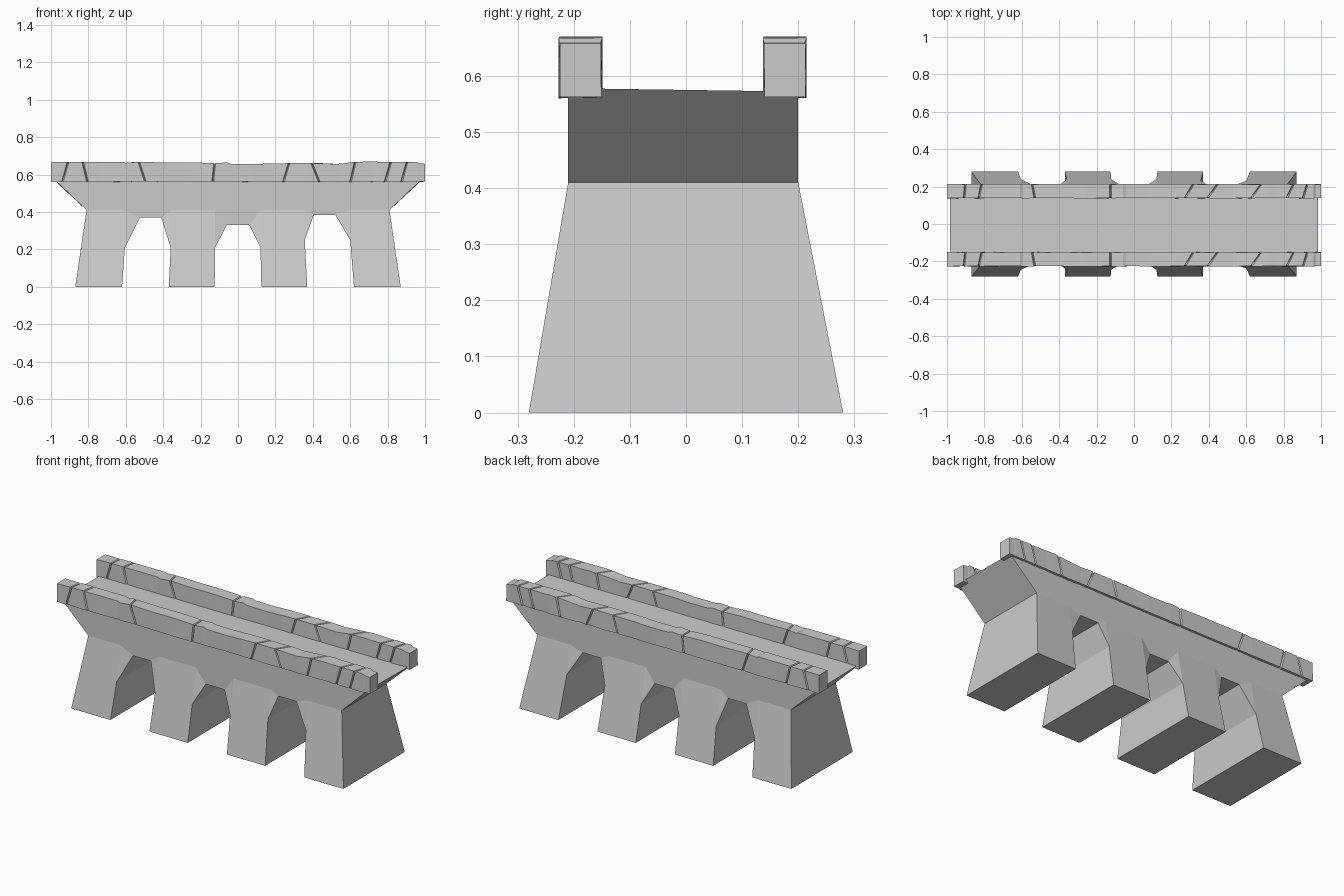
import bpy, bmesh, random

if "Cube" in bpy.data.objects:
    bpy.data.objects.remove(bpy.data.objects["Cube"])

random.seed(4)


def finish(bm, name):
    bmesh.ops.recalc_face_normals(bm, faces=bm.faces[:])
    mesh = bpy.data.meshes.new(name)
    bm.to_mesh(mesh)
    bm.free()
    obj = bpy.data.objects.new(name, mesh)
    bpy.context.collection.objects.link(obj)
    return obj


# Bridge body: deck, spandrels and four flared piers in one shell
SPRING = 0.41
# left foot, left shoulder, left crown, right crown, right shoulder, right foot, shoulder z, crown z
ARCHES = [(-0.62, -0.605, -0.525, -0.41, -0.36, -0.37, 0.21, 0.37),
          (-0.125, -0.122, -0.06, 0.06, 0.12, 0.125, 0.21, 0.33),
          (0.37, 0.357, 0.405, 0.52, 0.60, 0.62, 0.25, 0.385)]


def build_body():
    bm = bmesh.new()

    def pair(x, z, flared=True):
        out = 0.075 * max(0, 1 - z / SPRING) if flared else 0
        tilt = 0.003 if z > 0.5 else 0
        shift = 0.005 * min(1, z / SPRING)
        return (bm.verts.new((x, -0.205 - shift - out, z + tilt)),
                bm.verts.new((x, 0.205 - shift + out, z - tilt)))

    def both_sides(points):
        for s in (0, 1):
            bm.faces.new([p[s] for p in points])

    deck_l, spring_l, foot_l = pair(-0.985, 0.575), pair(-0.81, SPRING), pair(-0.87, 0)
    outline = [deck_l, spring_l, foot_l]
    band = [deck_l, spring_l]
    pier_left = [spring_l, foot_l]
    for bl, ml, tl, tr, mr, br, zs, zt in ARCHES:
        a, b, c = pair(bl, 0), pair(ml, zs), pair(tl, zt, False)
        d, e, f = pair(tr, zt, False), pair(mr, zs), pair(br, 0)
        g, h = pair(ml, SPRING), pair(mr, SPRING)
        both_sides(pier_left + [a, b, g])
        both_sides([b, c, g])
        both_sides([d, e, h])
        outline += [a, b, c, d, e, f]
        band += [g, c, d, h]
        pier_left = [h, e, f]
    foot_r, spring_r, deck_r = pair(0.87, 0), pair(0.81, SPRING), pair(0.985, 0.575)
    both_sides(pier_left + [foot_r, spring_r])
    outline += [foot_r, spring_r, deck_r]
    both_sides(band + [spring_r, deck_r])
    for p, q in zip(outline, outline[1:] + outline[:1]):
        bm.faces.new((p[0], q[0], q[1], p[1]))
    return finish(bm, "bridge_body")


# Weathered parapets: a worn square section lofted along x with slanted crack grooves
# x, slant along z, slant along y
CRACKS = [(-0.92, 0.3, 0.1), (-0.81, -0.25, 0.2), (-0.52, -0.35, -0.2),
          (-0.13, 0.1, 0.0), (0.28, 0.3, 0.6), (0.44, -0.4, 0.7),
          (0.64, 0.25, 0.7), (0.82, 0.3, 0.5), (0.90, 0.3, 0.3)]
# x, worn top height
WEAR = [(-1.0, 0.666), (-0.74, 0.668), (-0.61, 0.668), (-0.60, 0.663), (-0.40, 0.665),
        (-0.25, 0.666), (-0.06, 0.665), (-0.04, 0.658), (0.08, 0.656), (0.18, 0.660),
        (0.36, 0.661), (0.53, 0.657), (0.55, 0.659), (0.72, 0.670),
        (0.76, 0.668), (0.96, 0.667), (0.97, 0.660), (1.0, 0.658)]


def build_parapet(name, y_mid):
    rng = random.Random(4)
    stations = [(x, top, 0, 0, 0) for x, top in WEAR]
    for x, sz, sy in CRACKS:
        top = 0.668 if abs(x) > 0.5 else 0.661
        for dx, inset in ((-0.005, 0), (0, 0.007), (0.005, 0)):
            stations.append((x + dx, top, sz, sy, inset))
    bm = bmesh.new()
    rings = []
    wear = [0.0] * 4
    for i, (x, top, sz, sy, inset) in enumerate(sorted(stations)):
        if inset == 0:
            wear = [rng.uniform(0, 0.003) for _ in range(4)]
        ring = []
        for k, (y, z) in enumerate(((-1, 0), (1, 0), (1, 1), (-1, 1))):
            height = top - inset if z else 0.560 + inset + wear[k]
            px = x + sz * (z - 0.5) * 0.1 + sy * y * 0.037
            py = y_mid + y * (0.039 - inset - wear[k])
            ring.append(bm.verts.new((max(-1, min(1, px)), py, height)))
        rings.append(ring)
    for a, b in zip(rings, rings[1:]):
        for k in range(4):
            n = (k + 1) % 4
            bm.faces.new((a[k], a[n], b[n], b[k]))
    bm.faces.new(rings[0])
    bm.faces.new(rings[-1])
    return finish(bm, name)


build_body()
build_parapet("front_parapet", -0.188)
build_parapet("back_parapet", 0.176)
